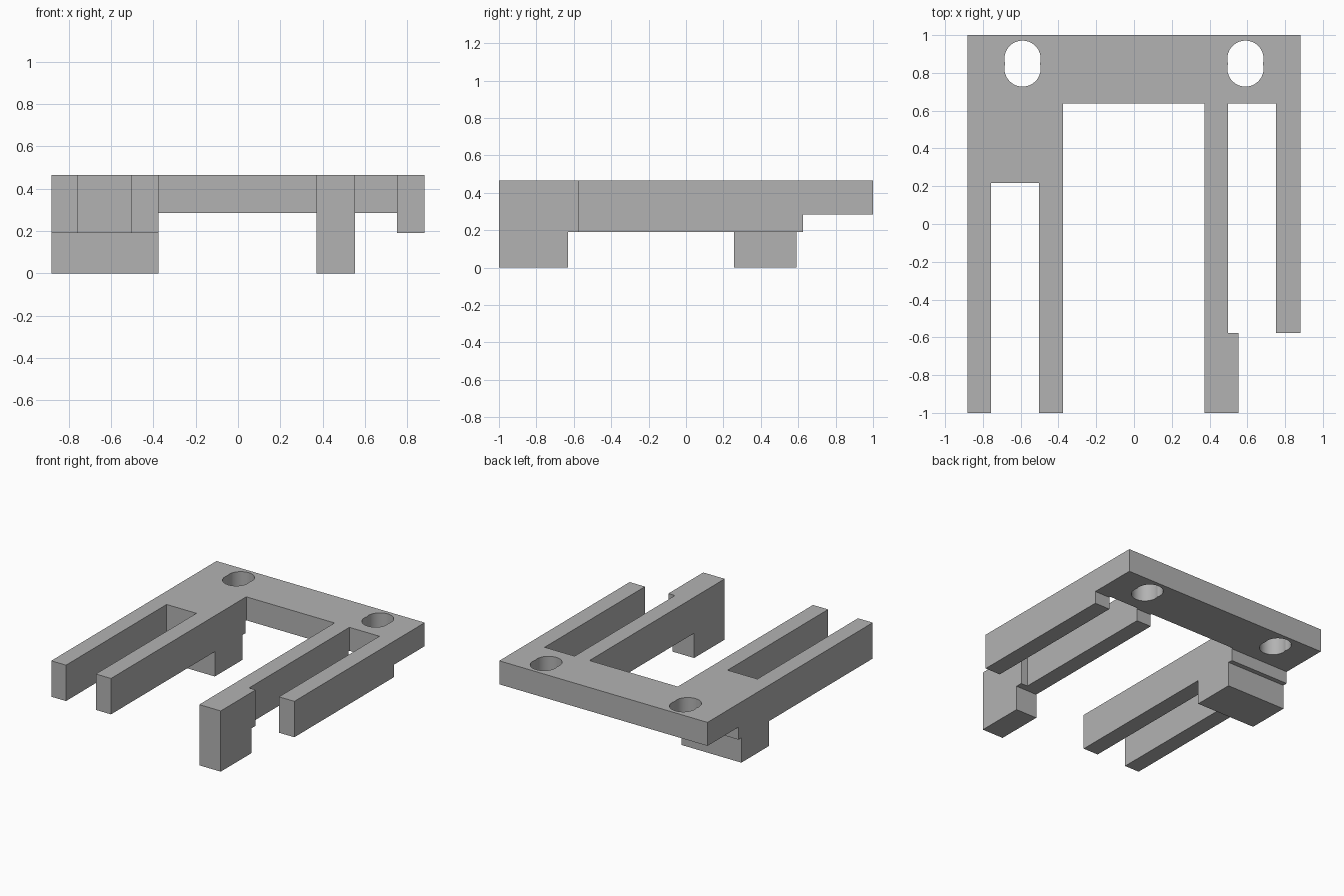
import bpy, bmesh, math

cube = bpy.data.objects.get("Cube")
if cube:
    bpy.data.objects.remove(cube, do_unlink=True)

grey = bpy.data.materials.new("plain grey")
grey.use_nodes = True
colour = (0.45, 0.45, 0.45, 1)
grey.diffuse_color = colour
grey.node_tree.nodes["Principled BSDF"].inputs["Base Color"].default_value = colour


def prism(name, outline, z0, z1):
    """Extrude a closed plan outline from z0 to z1."""
    bm = bmesh.new()
    base = bm.faces.new([bm.verts.new((x, y, z0)) for x, y in outline])
    top = bmesh.ops.extrude_face_region(bm, geom=[base])["geom"]
    for v in top:
        if isinstance(v, bmesh.types.BMVert):
            v.co.z = z1
    bmesh.ops.recalc_face_normals(bm, faces=bm.faces[:])
    mesh = bpy.data.meshes.new(name)
    bm.to_mesh(mesh)
    bm.free()
    mesh.materials.append(grey)
    obj = bpy.data.objects.new(name, mesh)
    bpy.context.collection.objects.link(obj)
    return obj


def rect(x0, x1, y0, y1):
    return [(x0, y0), (x1, y0), (x1, y1), (x0, y1)]


def cut(target, cutter):
    """Subtract the cutter, keep the result as a plain mesh, drop the cutter."""
    cutter.hide_render = True
    mod = target.modifiers.new("cut", 'BOOLEAN')
    mod.operation = 'DIFFERENCE'
    mod.solver = 'EXACT'
    mod.object = cutter
    graph = bpy.context.evaluated_depsgraph_get()
    mesh = bpy.data.meshes.new_from_object(target.evaluated_get(graph))
    target.modifiers.clear()
    target.data = mesh
    bpy.data.objects.remove(cutter, do_unlink=True)


def slot_outline(cx, cy, r, shift, steps=24):
    """Outline of two overlapping circles, one shifted back and one forward."""
    a = math.asin(shift / r)
    arc = [-a + (math.pi + 2 * a) * i / steps for i in range(steps + 1)]
    back = [(r * math.cos(t), r * math.sin(t) + shift) for t in arc]
    front = [(-x, -y) for x, y in back[1:-1]]
    return [(cx + x, cy + y) for x, y in back + front]


# Full plan: rear plate, two left-hand prongs, hooked prong and short prong
W, TOP, UNDER = 0.882, 0.465, 0.19
plan = [(-W, 1), (-W, -1), (-0.757, -1), (-0.757, 0.217),
        (-0.504, 0.217), (-0.504, -1), (-0.376, -1), (-0.376, 0.637),
        (0.372, 0.637), (0.372, -1), (0.554, -1), (0.554, -0.578),
        (0.498, -0.578), (0.498, 0.637), (0.752, 0.637), (0.752, -0.578),
        (W, -0.578), (W, 1)]
bracket = prism("bracket", plan, 0, TOP)

# Clear the underside around the rear foot and the front foot
cut(bracket, prism("rear_clearance",
                   [(-2, 0.59), (0, 0.59), (0, -0.63), (2, -0.63), (2, 2), (-2, 2)],
                   -1, UNDER))
cut(bracket, prism("prong_clearance", rect(-2, 0, -2, 0.257), -1, UNDER))

# Thinner rear plate
cut(bracket, prism("plate_step", rect(-2, 2, 0.626, 2), -1, 0.285))

# Mounting holes
for side in (-1, 1):
    cut(bracket, prism("hole_cutter",
                       slot_outline(side * 0.59, 0.849, 0.096, 0.026), -1, 1))

# Smooth hole walls, crisp edges elsewhere
bpy.ops.object.select_all(action='DESELECT')
bracket.select_set(True)
bpy.context.view_layer.objects.active = bracket
bpy.ops.object.shade_smooth_by_angle(angle=math.radians(20))
